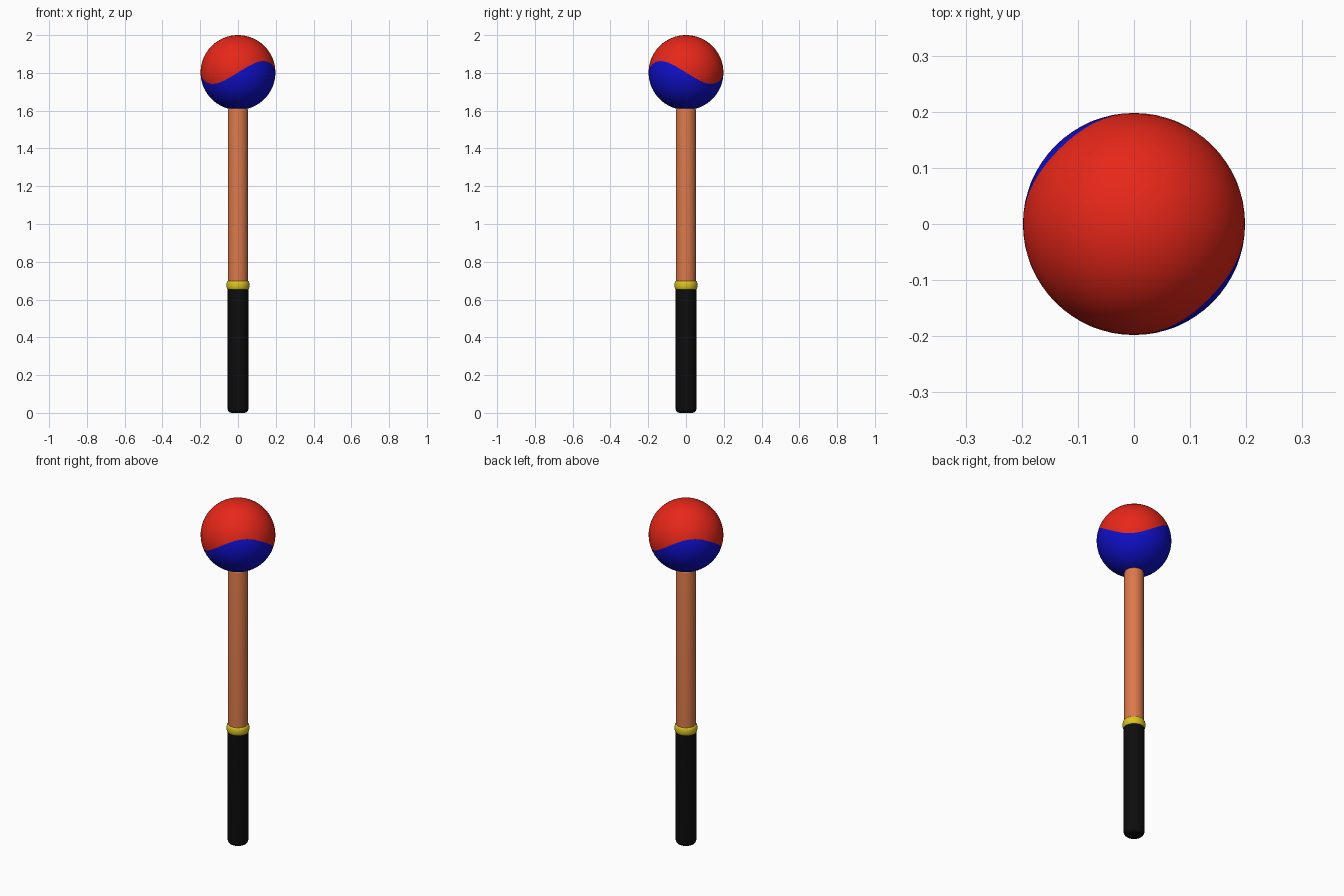
import bpy, bmesh, math

if "Cube" in bpy.data.objects:
    bpy.data.objects.remove(bpy.data.objects["Cube"])

def material(name, rgb):
    m = bpy.data.materials.new(name)
    m.diffuse_color = (*rgb, 1)
    m.use_nodes = True
    m.node_tree.nodes["Principled BSDF"].inputs["Base Color"].default_value = m.diffuse_color
    return m

def finish(name, bm, mats):
    bmesh.ops.recalc_face_normals(bm, faces=bm.faces)
    me = bpy.data.meshes.new(name)
    bm.to_mesh(me)
    bm.free()
    ob = bpy.data.objects.new(name, me)
    bpy.context.collection.objects.link(ob)
    for m in mats:
        me.materials.append(m)
    bpy.ops.object.select_all(action='DESELECT')
    bpy.context.view_layer.objects.active = ob
    ob.select_set(True)
    bpy.ops.object.shade_smooth_by_angle(angle=math.radians(40))
    return ob

def lathe(name, profile, mat, n=32):
    """Revolve (radius, z) points about z and cap both ends."""
    bm = bmesh.new()
    rings = [[bm.verts.new((r * math.cos(2 * math.pi * i / n),
                            r * math.sin(2 * math.pi * i / n), z))
              for i in range(n)] for r, z in profile]
    for a, b in zip(rings, rings[1:]):
        for i in range(n):
            j = (i + 1) % n
            bm.faces.new((a[i], a[j], b[j], b[i]))
    bm.faces.new(rings[0])
    bm.faces.new(rings[-1])
    return finish(name, bm, [mat])

def two_tone_ball(name, radius, cz, mats, n=64, half=16, wave=0.31):
    """Sphere whose equator is bent into a two-wave seam between colours."""
    bm = bmesh.new()
    rings = []
    for k in range(1, 2 * half):
        t = (k / half - 1) * math.pi / 2
        ring = []
        for i in range(n):
            a = 2 * math.pi * i / n
            e = t - wave * math.sin(2 * a) * (1 - abs(t) / (math.pi / 2))
            ring.append(bm.verts.new((radius * math.cos(e) * math.cos(a),
                                      radius * math.cos(e) * math.sin(a),
                                      cz + radius * math.sin(e))))
        rings.append(ring)
    poles = [bm.verts.new((0, 0, cz + s * radius)) for s in (-1, 1)]
    for i in range(n):
        j = (i + 1) % n
        bm.faces.new((poles[0], rings[0][j], rings[0][i])).material_index = 1
        bm.faces.new((poles[1], rings[-1][i], rings[-1][j])).material_index = 0
        for k, (a, b) in enumerate(zip(rings, rings[1:])):
            f = bm.faces.new((a[i], a[j], b[j], b[i]))
            f.material_index = 1 if k < half - 1 else 0
    return finish(name, bm, mats)

def arc(r, z, size, up, steps=5):
    """Rounded corner ending a rod of radius r at height z."""
    s = 1 if up else -1
    pts = [(r - size + size * math.cos(q), z - s * size + s * size * math.sin(q))
           for q in (math.pi / 2 * i / steps for i in range(steps + 1))]
    return pts if up else pts[::-1]

red = material("red", (0.80, 0.02, 0.01))
blue = material("blue", (0.005, 0.005, 0.60))
wood = material("wood", (0.70, 0.19, 0.07))
black = material("black", (0.004, 0.004, 0.004))
gold = material("gold", (0.70, 0.55, 0.015))

# Black handle with a rounded butt
lathe("grip", arc(0.055, 0.0, 0.022, False) + [(0.055, 0.66)], black)

# Wooden rod running up into the ball
lathe("shaft", [(0.053, 0.65)] + arc(0.053, 1.616, 0.015, True), wood)

# Bulged collar between grip and rod
collar = [(0.053 + 0.008 * math.cos(q), 0.675 + 0.023 * math.sin(q))
          for q in (math.pi * (i / 8 - 0.5) for i in range(9))]
lathe("collar", collar, gold)

# Ball head
two_tone_ball("ball_head", 0.198, 1.802, [red, blue])
